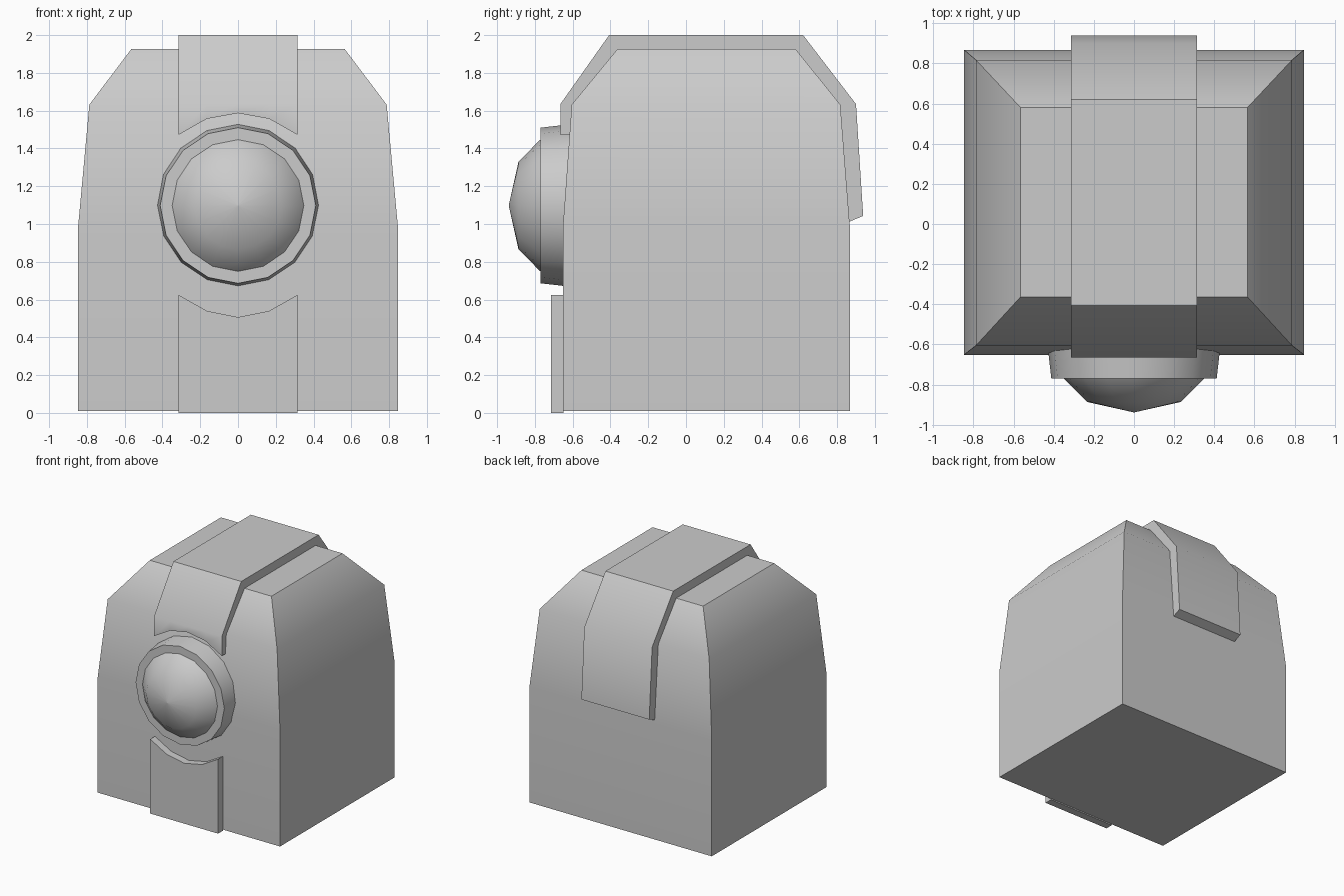
import bpy, bmesh, math

if "Cube" in bpy.data.objects:
    bpy.data.objects.remove(bpy.data.objects["Cube"])


def loft(name, rings, angle=42):
    """Skin a list of equal-length closed rings and cap both ends."""
    bm = bmesh.new()
    loops = [[bm.verts.new(p) for p in ring] for ring in rings]
    n = len(loops[0])
    for a, b in zip(loops, loops[1:]):
        for i in range(n):
            j = (i + 1) % n
            bm.faces.new((a[i], a[j], b[j], b[i]))
    bm.faces.new(loops[0][::-1])
    bm.faces.new(loops[-1])
    bmesh.ops.recalc_face_normals(bm, faces=bm.faces)
    mesh = bpy.data.meshes.new(name)
    bm.to_mesh(mesh)
    bm.free()
    ob = bpy.data.objects.new(name, mesh)
    bpy.context.collection.objects.link(ob)
    bpy.ops.object.select_all(action='DESELECT')
    ob.select_set(True)
    bpy.context.view_layer.objects.active = ob
    bpy.ops.object.shade_smooth_by_angle(angle=math.radians(angle))
    return ob


def rect(hx, y0, y1, z):
    return [(-hx, y0, z), (hx, y0, z), (hx, y1, z), (-hx, y1, z)]


def circle(r, y, zc=1.098, n=16):
    return [(r * math.cos(2 * math.pi * i / n), y,
             zc + r * math.sin(2 * math.pi * i / n)) for i in range(n)]


# Main housing: tapered block with chamfered top
loft("body", [rect(0.847, -0.652, 0.868, 0.01), rect(0.847, -0.652, 0.868, 0.98),
              rect(0.787, -0.605, 0.817, 1.632), rect(0.565, -0.363, 0.58, 1.926)])

# Strap over the top, with an arched front end above the round port
arch = [(-0.315, 1.472), (-0.165, 1.557), (0, 1.587), (0.165, 1.557), (0.315, 1.472)]
strap_profile = [(-0.665, 1.635), (-0.407, 2.0), (0.62, 2.0), (0.9, 1.635),
                 (0.938, 1.043), (0.865, 1.012), (0.815, 1.632), (0.578, 1.924),
                 (-0.361, 1.924), (-0.603, 1.632)]
loft("top_strap", [[(x, -0.665, z)] + [(x, y, pz) for y, pz in strap_profile]
                   + [(x, -0.61, z)] for x, z in arch])

# Lower front strip, with a curved top edge below the port
dip = [(-0.315, 0.625), (-0.165, 0.54), (0, 0.507), (0.165, 0.54), (0.315, 0.625)]
loft("lower_strip", [[(x, -0.715, 0), (x, -0.715, z), (x, -0.648, z), (x, -0.648, 0)]
                     for x, z in dip])

# Round port: tapered collar and faceted dome lens
loft("port_collar", [circle(0.43, -0.61), circle(0.412, -0.77)])
loft("port_dome", [circle(0.352, -0.765), circle(0.345, -0.775), circle(0.232, -0.887),
                   circle(0.003, -0.938)], 50)
